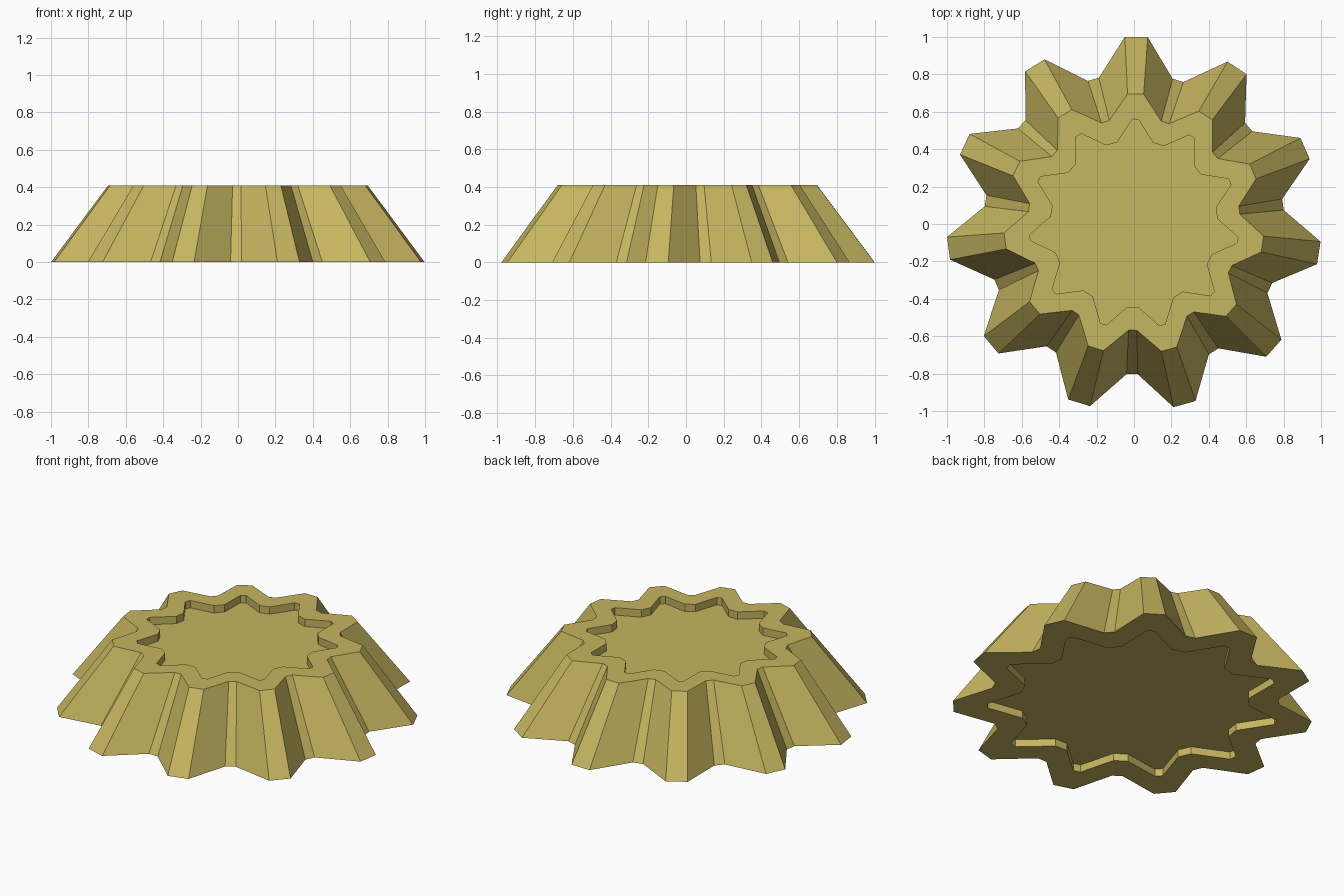
import bpy, bmesh, math

if "Cube" in bpy.data.objects:
    bpy.data.objects.remove(bpy.data.objects["Cube"])

TEETH = 11
TURN = math.radians(89.3)      # direction of the first tooth
HEIGHT = 0.41
DEPTH = 0.045                  # depth of both shallow recesses


def star(tip, tip_half, valley, valley_half, z):
    """Star outline with blunt teeth and blunt valleys, counter-clockwise."""
    pts = []
    for i in range(TEETH):
        for k, r, half in ((0, tip, tip_half), (0.5, valley, valley_half)):
            a = TURN + (i + k) * 2 * math.pi / TEETH
            for s in (-half, half):
                pts.append((r * math.cos(a) - s * math.sin(a),
                            r * math.sin(a) + s * math.cos(a), z))
    return pts


# Rings from the bottom recess floor, out round the flank, to the top recess floor
rings = [
    star(0.81, 0.022, 0.635, 0.04, DEPTH),
    star(0.81, 0.022, 0.635, 0.04, 0),
    star(1.0, 0.061, 0.803, 0.03, 0),
    star(0.695, 0.043, 0.568, 0.022, HEIGHT),
    star(0.56, 0.016, 0.445, 0.03, HEIGHT),
    star(0.56, 0.016, 0.445, 0.03, HEIGHT - DEPTH),
]

bm = bmesh.new()
loops = [[bm.verts.new(p) for p in ring] for ring in rings]
n = len(loops[0])
for lo, hi in zip(loops, loops[1:]):
    for i in range(n):
        j = (i + 1) % n
        bm.faces.new((lo[i], lo[j], hi[j], hi[i]))

# Recess floors
bm.faces.new(loops[0][::-1])
bm.faces.new(loops[-1])
bmesh.ops.recalc_face_normals(bm, faces=bm.faces)

mesh = bpy.data.meshes.new("fluted_star_base")
bm.to_mesh(mesh)
bm.free()

brass = bpy.data.materials.new("dull brass")
brass.diffuse_color = (0.565, 0.465, 0.117, 1)
brass.use_nodes = True
brass.node_tree.nodes["Principled BSDF"].inputs["Base Color"].default_value = brass.diffuse_color
mesh.materials.append(brass)
obj = bpy.data.objects.new("fluted_star_base", mesh)
bpy.context.collection.objects.link(obj)
